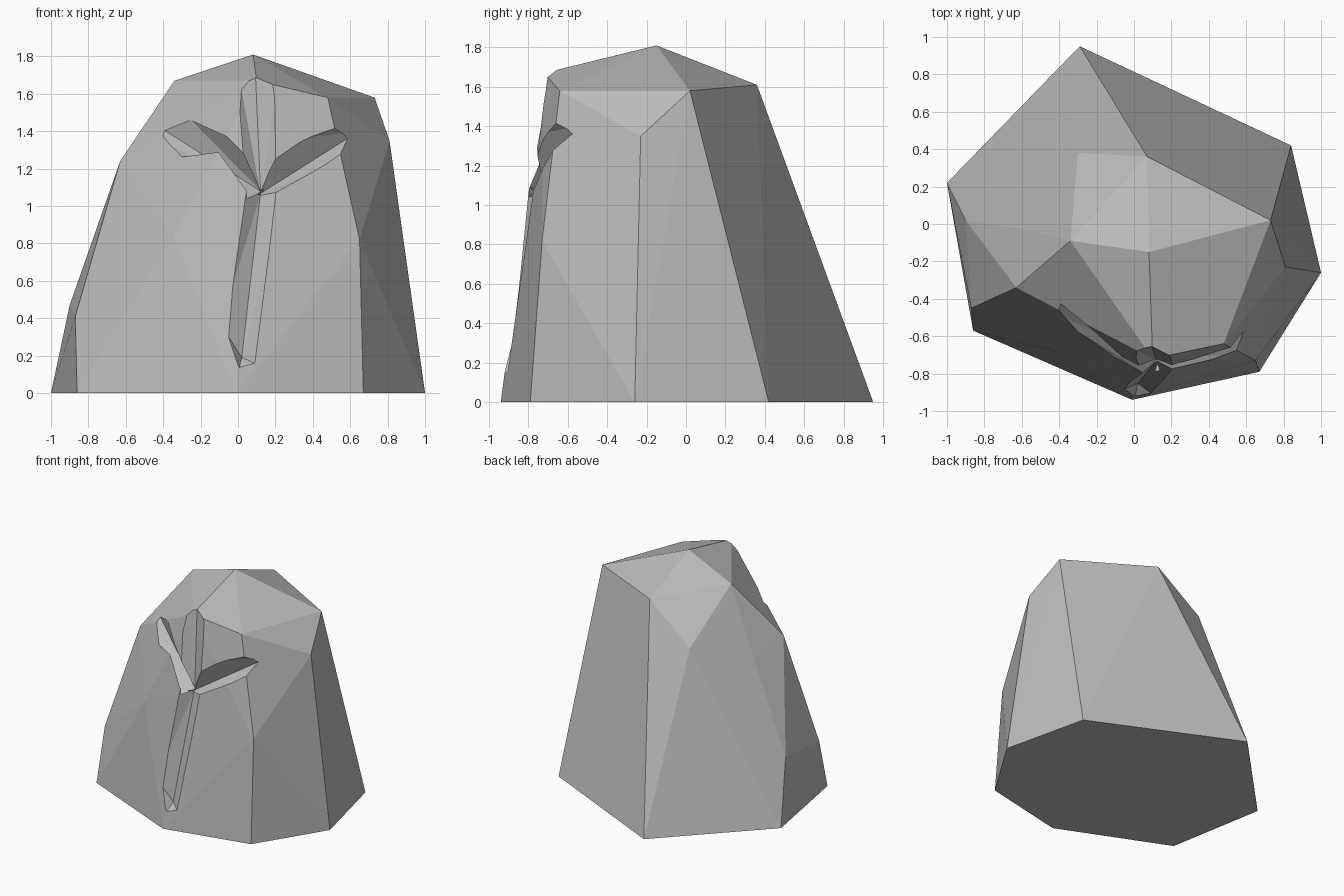
import bpy
import bmesh
from mathutils import Vector
from mathutils.bvhtree import BVHTree

cube = bpy.data.objects.get("Cube")
if cube:
    bpy.data.objects.remove(cube, do_unlink=True)

STONE = (0.5, 0.5, 0.5, 1)
stone = bpy.data.materials.new("grey stone")
stone.use_nodes = True
stone.diffuse_color = STONE
for node in stone.node_tree.nodes:
    if node.type == 'BSDF_PRINCIPLED':
        node.inputs["Base Color"].default_value = STONE
        node.inputs["Roughness"].default_value = 0.9


def hull_object(name, points):
    """Flat-faced convex block around a handful of corner points."""
    bm = bmesh.new()
    for p in points:
        bm.verts.new(p)
    res = bmesh.ops.convex_hull(bm, input=bm.verts[:])
    spare = {v for v in res["geom_interior"] + res["geom_unused"]
             if isinstance(v, bmesh.types.BMVert)}
    bmesh.ops.delete(bm, geom=list(spare), context='VERTS')
    bmesh.ops.dissolve_limit(bm, angle_limit=0.01, verts=bm.verts[:], edges=bm.edges[:])
    bmesh.ops.recalc_face_normals(bm, faces=bm.faces[:])
    mesh = bpy.data.meshes.new(name)
    bm.to_mesh(mesh)
    bm.free()
    mesh.materials.append(stone)
    ob = bpy.data.objects.new(name, mesh)
    bpy.context.collection.objects.link(ob)
    return ob


# Boulder: footprint, shoulders and crown
footprint = [(-.29, .95), (.84, .42), (1, -.26), (.67, -.79),
             (-.01, -.94), (-.86, -.57), (-1, .22)]
shoulders = [(-.90, .02, .47), (-.87, -.45, .41), (-.345, -.70, .84),
             (.65, -.73, .82), (.04, -.80, 1.05), (-.58, -.03, 1.16),
             (-.63, -.34, 1.24), (-.30, .38, 1.32), (.81, -.23, 1.35)]
crown = [(.73, .02, 1.58), (.07, .36, 1.61), (-.34, -.09, 1.67),
         (.08, -.15, 1.81), (.48, -.64, 1.58), (.10, -.72, 1.67)]
boulder = hull_object("boulder", [(x, y, 0) for x, y in footprint] + shoulders + crown)

bm = bmesh.new()
bm.from_mesh(boulder.data)
surface = BVHTree.FromBMesh(bm)
bm.free()


def on_front(x, z):
    return surface.ray_cast(Vector((x, -3, z)), Vector((0, 1, 0)))[0]


def groove(name, start, end, depth, ext_start=0, ext_end=0, tip=None):
    """V-shaped cutter; each end gives edge, valley and edge as (x, z)."""
    ends = []
    for section in (start, end):
        a, v, b = (on_front(*p) for p in section)
        v = v + Vector((0, depth, 0))
        ends.append([a + (a - v) * 0.6, v, b + (b - v) * 0.6])
    points = []
    for p, q in zip(*ends):
        along = (q - p).normalized()
        points += [p - along * ext_start, q + along * ext_end]
    if tip:
        points.append(on_front(*tip) - Vector((0, 0.03, 0)))
    return hull_object(name, points)


# Carved grooves: lower stem, upper stem and two raised arms
cutters = [
    groove("lower_stem_cutter", [(-.05, .30), (.02, .19), (.09, .16)],
           [(.04, 1.04), (.115, 1.02), (.20, 1.05)], .06, ext_end=.04, tip=(0, .11)),
    groove("upper_stem_cutter", [(.04, 1.12), (.12, 1.09), (.20, 1.12)],
           [(.025, 1.55), (.10, 1.55), (.19, 1.55)], .065, .03, .35),
    groove("right_arm_cutter", [(-.25, 1.43), (-.29, 1.34), (-.37, 1.34)],
           [(.07, 1.24), (.12, 1.08), (.12, 1.025)], .07, .15, .01),
    groove("left_arm_cutter", [(.20, 1.25), (.125, 1.07), (.125, 1.03)],
           [(.50, 1.40), (.52, 1.32), (.53, 1.27)], .08, .01, .15),
]
for cutter in cutters:
    cutter.hide_render = True
    cut = boulder.modifiers.new(cutter.name, 'BOOLEAN')
    cut.operation = 'DIFFERENCE'
    cut.solver = 'EXACT'
    cut.object = cutter

# Keep the carved result and drop the cutters
bpy.context.view_layer.update()
carved = bpy.data.meshes.new_from_object(
    boulder.evaluated_get(bpy.context.evaluated_depsgraph_get()))
boulder.modifiers.clear()
boulder.data = carved
carved.name = "boulder"
for cutter in cutters:
    bpy.data.objects.remove(cutter, do_unlink=True)
carved.materials.clear()
carved.materials.append(stone)
for face in carved.polygons:
    face.material_index = 0
    face.use_smooth = False
